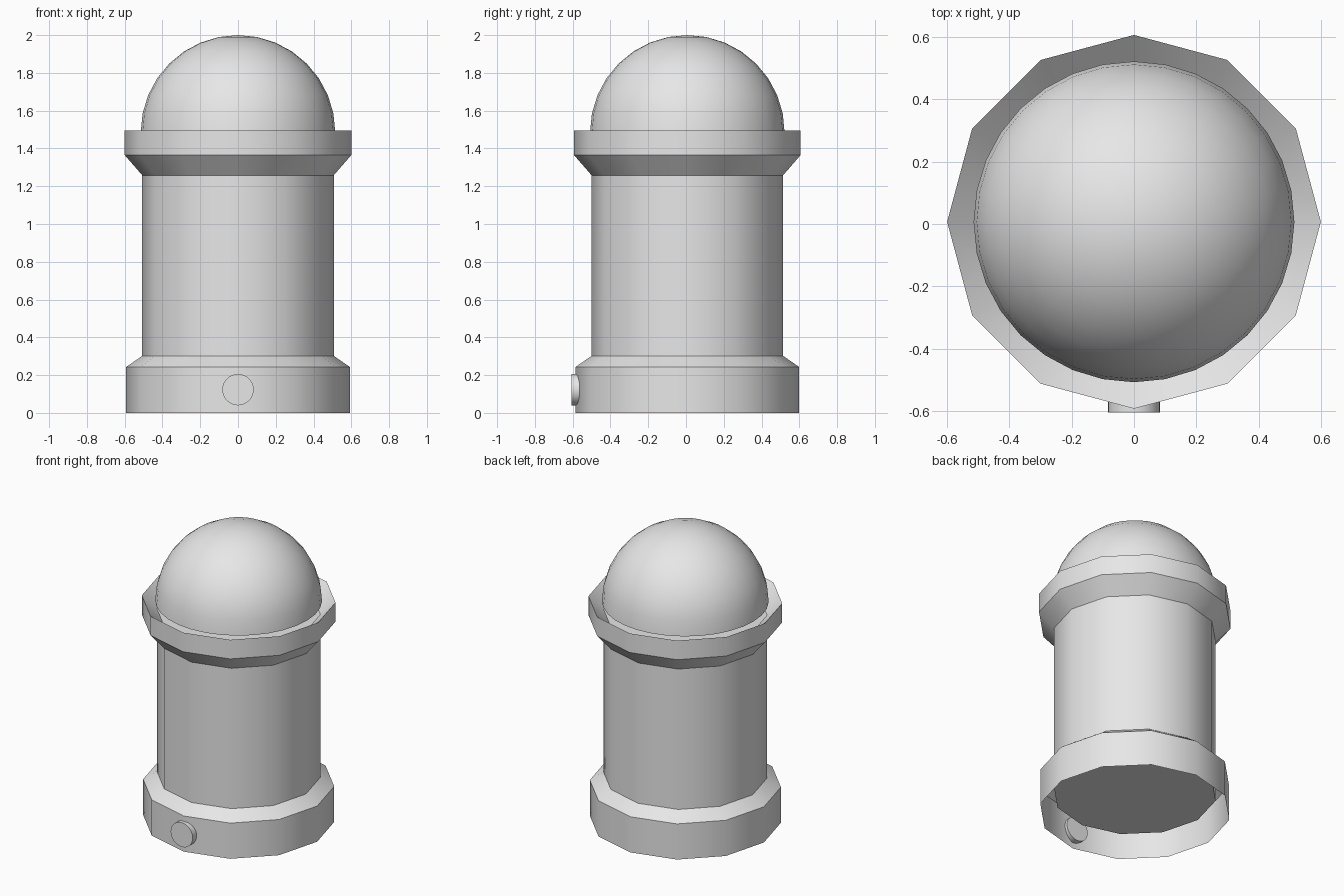
import bpy, bmesh, math
from mathutils import Matrix

if "Cube" in bpy.data.objects:
    bpy.data.objects.remove(bpy.data.objects["Cube"])

CY = 0.007      # centre line of the round parts
R = 0.507       # body radius
SIDES = 12

grey = bpy.data.materials.new("light_grey")
grey.diffuse_color = (0.8, 0.8, 0.8, 1)
grey.use_nodes = True
grey.node_tree.nodes["Principled BSDF"].inputs["Base Color"].default_value = grey.diffuse_color


def finish(name, bm, angle=35):
    mesh = bpy.data.meshes.new(name)
    bm.to_mesh(mesh)
    bm.free()
    mesh.materials.append(grey)
    ob = bpy.data.objects.new(name, mesh)
    bpy.context.collection.objects.link(ob)
    bpy.ops.object.select_all(action='DESELECT')
    ob.select_set(True)
    bpy.context.view_layer.objects.active = ob
    bpy.ops.object.shade_smooth_by_angle(angle=math.radians(angle))
    return ob


def lathe(name, profile):
    """Open surface of revolution from (radius, z) points, bottom to top."""
    bm = bmesh.new()
    rings = [[bm.verts.new((r * math.cos(math.tau * i / SIDES),
                            CY + r * math.sin(math.tau * i / SIDES), z))
              for i in range(SIDES)] for r, z in profile]
    for a, b in zip(rings, rings[1:]):
        for i in range(SIDES):
            j = (i + 1) % SIDES
            bm.faces.new((a[i], a[j], b[j], b[i]))
    return bm, rings


# Body: capped twelve-sided tube
bm, rings = lathe("body", [(R, 0.13), (R, 1.41)])
bm.faces.new(rings[0][::-1])
bm.faces.new(rings[1])
finish("body", bm)

# Base skirt: hollow underneath, sloping in to the body
bm, _ = lathe("base_skirt", [(0.592, 0), (0.592, 0.243), (R, 0.302)])
finish("base_skirt", bm)

# Collar: flares out, then slopes back down inside the rim
bm, _ = lathe("collar", [(R, 1.258), (0.6, 1.365), (0.6, 1.495), (R, 1.41)])
finish("collar", bm)

# Dome: upper half of a sphere
bm = bmesh.new()
bmesh.ops.create_uvsphere(bm, u_segments=32, v_segments=16, radius=0.515,
                          matrix=Matrix.Translation((0, CY, 1.485)))
bmesh.ops.delete(bm, geom=[v for v in bm.verts if v.co.z < 1.48], context='VERTS')
finish("dome", bm)

# Button: short round plug through the front of the base
bm = bmesh.new()
bmesh.ops.create_cone(bm, cap_ends=True, segments=32, radius1=0.083, radius2=0.083,
                      depth=0.062,
                      matrix=Matrix.Translation((0, -0.575, 0.123))
                      @ Matrix.Rotation(math.pi / 2, 4, 'X'))
finish("front_button", bm)
